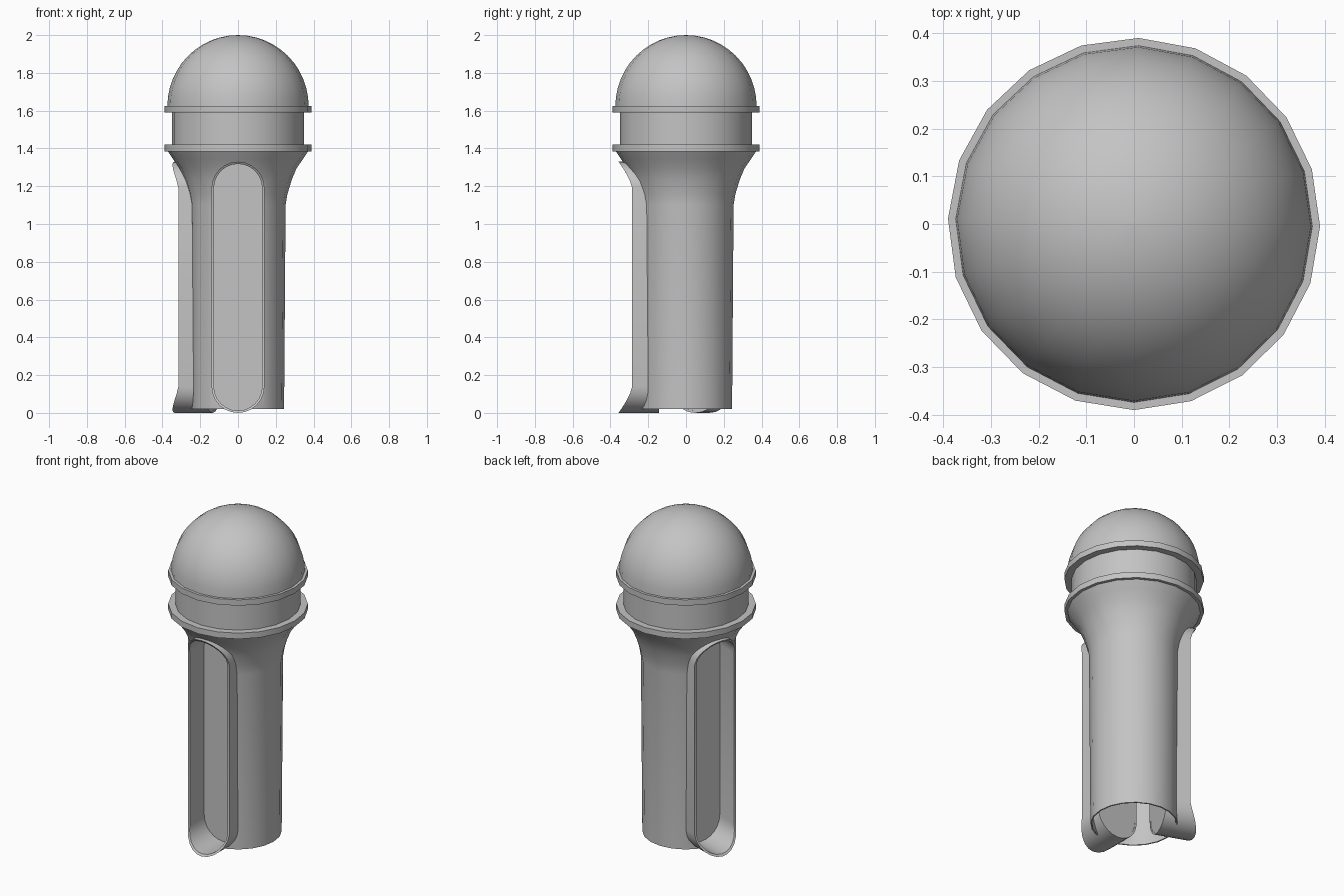
import bpy, bmesh, math
from mathutils import Matrix

cube = bpy.data.objects.get("Cube")
if cube:
    bpy.data.objects.remove(cube, do_unlink=True)

grey = bpy.data.materials.new("plain_grey")
grey.use_nodes = True
colour = (0.55, 0.55, 0.55, 1)
grey.diffuse_color = colour
grey.node_tree.nodes["Principled BSDF"].inputs["Base Color"].default_value = colour

# Directions of the two window recesses, and the lathe steps between them
WINDOWS = {"front": 270, "side": 160}
ANGLES = [270 + 250 * i / 14 for i in range(14)] + [160 + 110 * i / 6 for i in range(6)]
HALF_WIDTH, LOW, HIGH = 0.14, 0.14, 1.19
RIM, PANEL = 0.285, 0.144


def make(name, bm, smooth=True):
    bmesh.ops.recalc_face_normals(bm, faces=bm.faces)
    mesh = bpy.data.meshes.new(name)
    bm.to_mesh(mesh)
    bm.free()
    mesh.materials.append(grey)
    obj = bpy.data.objects.new(name, mesh)
    bpy.context.collection.objects.link(obj)
    if smooth:
        shade(obj)
    return obj


def shade(obj):
    bpy.ops.object.select_all(action="DESELECT")
    obj.select_set(True)
    bpy.context.view_layer.objects.active = obj
    bpy.ops.object.shade_smooth_by_angle(angle=math.radians(30))


def bridge(bm, a, b):
    for i in range(len(a)):
        j = (i + 1) % len(a)
        bm.faces.new((a[i], a[j], b[j], b[i]))


def lathe(name, profile, hollow=False):
    """Turn (radius, height) points; a hollow profile is a closed loop."""
    bm = bmesh.new()
    rings = [[bm.verts.new((r * math.cos(math.radians(a)), r * math.sin(math.radians(a)), z))
              for a in ANGLES] for r, z in profile]
    for a, b in zip(rings, rings[1:]):
        bridge(bm, a, b)
    if hollow:
        bridge(bm, rings[-1], rings[0])
    else:
        bm.faces.new(rings[0])
        bm.faces.new(rings[-1])
    bmesh.ops.remove_doubles(bm, verts=bm.verts, dist=0.0001)
    return make(name, bm)


def outline(inset, steps=12):
    """Upright capsule as (x, z) points."""
    r = HALF_WIDTH - inset
    top = [math.pi * i / steps for i in range(steps + 1)]
    return ([(r * math.cos(t), HIGH + r * math.sin(t)) for t in top] +
            [(-r * math.cos(t), LOW - r * math.sin(t)) for t in top])


def rim_depth(z):
    """The rim curls outward at both rounded ends."""
    u = max(LOW - z, z - HIGH, 0) / HALF_WIDTH
    return RIM + 0.072 * u ** 1.4


def ring(bm, points, depth):
    return [bm.verts.new((x, -depth(z), z)) for x, z in points]


def turn(bm, azimuth):
    bm.transform(Matrix.Rotation(math.radians(azimuth - 270), 4, "Z"))


# Shaft: a thin tapered tube flaring to the lower collar
outer = [(0.244, 0.02), (0.252, 1.1), (0.262, 1.16), (0.285, 1.235),
         (0.31, 1.295), (0.345, 1.345), (0.375, 1.39)]
shaft = lathe("shaft", outer + [(r - 0.008, z) for r, z in reversed(outer)], hollow=True)

for side, azimuth in WINDOWS.items():
    # Opening cut through the shaft
    bm = bmesh.new()
    near = ring(bm, outline(0.005), lambda z: 0.08)
    far = ring(bm, outline(0.005), lambda z: 0.6)
    bridge(bm, near, far)
    bm.faces.new(near)
    bm.faces.new(far)
    turn(bm, azimuth)
    cutter = make(side + "_cutter", bm, smooth=False)
    cutter.hide_render = True
    cut = shaft.modifiers.new("window_cut", "BOOLEAN")
    cut.operation, cut.solver, cut.object = "DIFFERENCE", "EXACT", cutter
    bpy.context.view_layer.objects.active = shaft
    bpy.ops.object.modifier_apply(modifier=cut.name)
    bpy.data.objects.remove(cutter, do_unlink=True)

    # Thin wall standing proud around the opening
    bm = bmesh.new()
    wall = [ring(bm, outline(0), lambda z: PANEL), ring(bm, outline(0), rim_depth),
            ring(bm, outline(0.012), rim_depth), ring(bm, outline(0.012), lambda z: PANEL)]
    for i in range(4):
        bridge(bm, wall[i], wall[(i + 1) % 4])
    turn(bm, azimuth)
    make(side + "_window_frame", bm)

    # Flat panel closing the recess
    bm = bmesh.new()
    bm.faces.new(ring(bm, outline(0.006), lambda z: PANEL + 0.002))
    turn(bm, azimuth)
    make(side + "_window_panel", bm, smooth=False)

shade(shaft)

# Collars, neck and dome
for name, z in (("lower_collar", 1.385), ("upper_collar", 1.59)):
    lathe(name, [(0.39, z), (0.39, z + 0.036)])
lathe("neck", [(0.35, 1.41), (0.35, 1.6)])
arc = [math.pi / 2 * i / 12 for i in range(12)]
lathe("dome", [(0.374 * math.cos(t), 1.624 + 0.376 * math.sin(t)) for t in arc] + [(0.0004, 2.0)])
